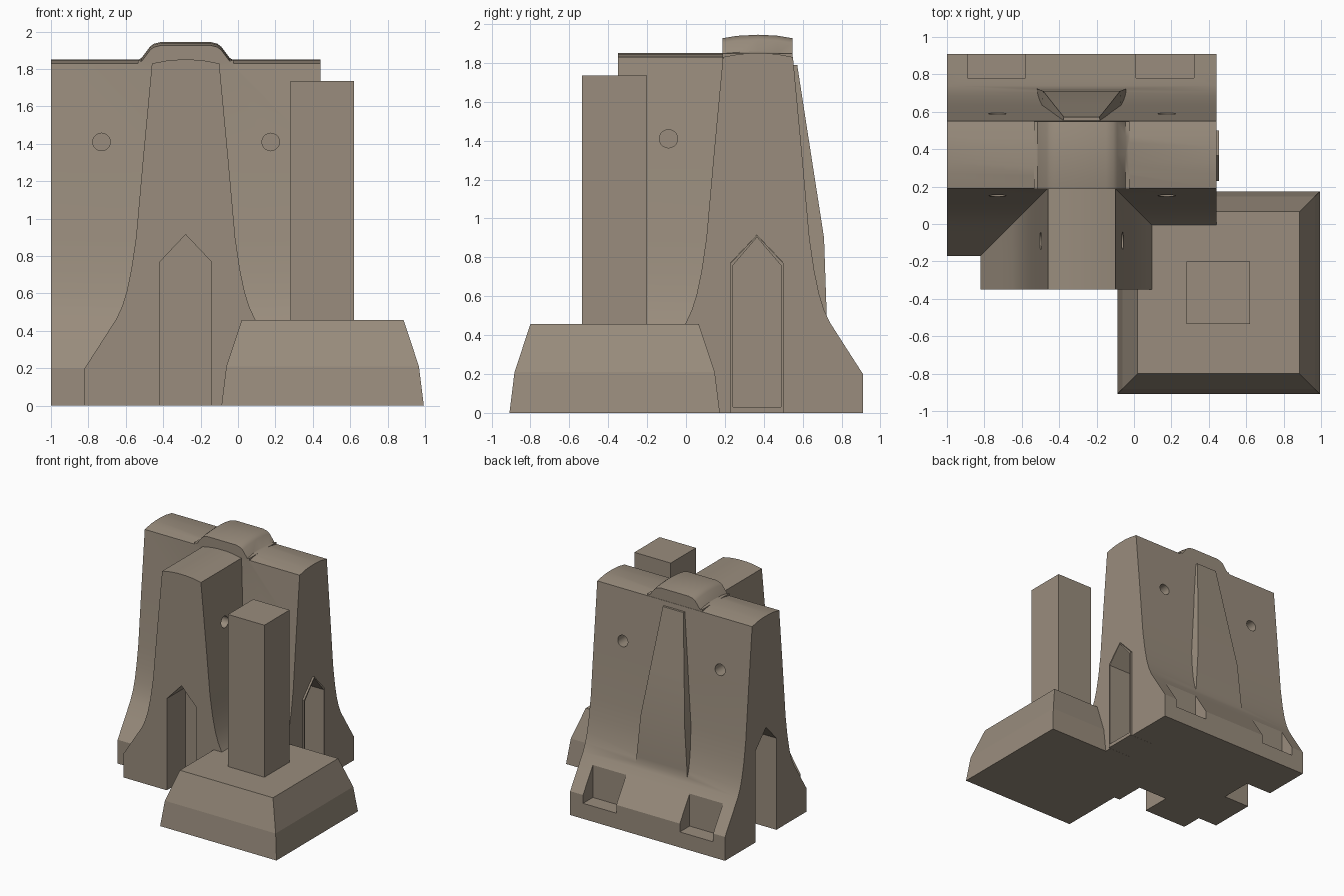
import bpy, bmesh, math
from mathutils import Vector, Matrix

if "Cube" in bpy.data.objects:
    bpy.data.objects.remove(bpy.data.objects["Cube"])

concrete = bpy.data.materials.new("warm_grey_concrete")
concrete.diffuse_color = (0.32, 0.265, 0.205, 1)
concrete.use_nodes = True
concrete.node_tree.nodes["Principled BSDF"].inputs["Base Color"].default_value = concrete.diffuse_color


def loft(name, sections):
    """Solid skinned through equal-length rings of 3D points."""
    bm = bmesh.new()
    rings = [[bm.verts.new(p) for p in s] for s in sections]
    n = len(rings[0])
    for a, b in zip(rings, rings[1:]):
        for i in range(n):
            j = (i + 1) % n
            bm.faces.new((a[i], a[j], b[j], b[i]))
    bm.faces.new(rings[0])
    bm.faces.new(rings[-1])
    bmesh.ops.recalc_face_normals(bm, faces=bm.faces)
    me = bpy.data.meshes.new(name)
    bm.to_mesh(me)
    bm.free()
    ob = bpy.data.objects.new(name, me)
    bpy.context.collection.objects.link(ob)
    me.materials.append(concrete)
    return ob


def prism(name, profile, axis, lo, hi):
    """Extrude a (side, height) profile along x or y."""
    def place(t):
        return [(t, p, q) if axis == 'x' else (p, t, q) for p, q in profile]
    return loft(name, [place(lo), place(hi)])


def box(name, x0, x1, y0, y1, z0, z1):
    return prism(name, [(x0, z0), (x1, z0), (x1, z1), (x0, z1)], 'y', y0, y1)


def combine(ob, other, op):
    mod = ob.modifiers.new(op, 'BOOLEAN')
    mod.operation, mod.solver, mod.object = op, 'EXACT', other
    bpy.context.view_layer.objects.active = ob
    bpy.ops.object.modifier_apply(modifier=mod.name)
    bpy.data.objects.remove(other)


def mirrored(half, centre):
    """Closed profile from its right half, listed bottom to top."""
    return ([(centre + w, z) for w, z in half] +
            [(centre - w, z) for w, z in reversed(half)])


def hole(centre, direction):
    """Round blind hole cutter centred on a face."""
    rot = Vector(direction).to_track_quat('Z', 'Y').to_matrix().to_4x4()
    m = Matrix.Translation(centre) @ rot
    ring = [(0.047 * math.cos(a), 0.047 * math.sin(a))
            for a in (math.tau * i / 20 for i in range(20))]
    return loft("hole_cutter", [[m @ Vector((x, y, z)) for x, y in ring]
                                for z in (-0.12, 0.12)])


CX, CY = -0.28, 0.37   # centre lines of the arm and the wall
FLARE = [(0.54, 0), (0.54, 0.2), (0.45, 0.34), (0.37, 0.465), (0.34, 0.53),
         (0.315, 0.61), (0.29, 0.73), (0.265, 0.9), (0.225, 1.35),
         (0.18, 1.83), (0.10, 1.845), (0.04, 1.85)]

# Long wall with the crossing arm
barrier = prism("barrier_wall", mirrored(FLARE, CY), 'x', -1, 0.44)
combine(barrier, prism("arm", mirrored(FLARE, CX), 'y', -0.35, CY), 'UNION')

# Raised arched crown over the junction
crown_half = [(0.255, 1.7), (0.255, 1.848), (0.235, 1.86), (0.19, 1.92),
              (0.17, 1.935), (0.13, 1.945)]
crown = loft("crown", [[(x, y, z - (d if z > 1.85 else 0))
                        for x, z in mirrored(crown_half, CX)]
                       for y, d in ((0.188, 0.018), (0.26, 0.006), (0.37, 0),
                                    (0.47, 0.005), (0.548, 0.018))])
combine(barrier, crown, 'UNION')

# Tapered rib on the back
rib = [(0.45, 0.24, 0.725), (0.55, 0.235, 0.722), (0.9, 0.205, 0.71),
       (1.35, 0.15, 0.64), (1.79, 0.095, 0.572)]
rib = loft("back_rib", [[(CX - w - 0.02, 0.45, z), (CX - w, y, z),
                         (CX + w, y, z), (CX + w + 0.02, 0.45, z)]
                        for z, w, y in rib])
combine(barrier, rib, 'UNION')

# Round lifting holes on both sides of the wall and the arm
for x in (-0.73, 0.175):
    for s in (-1, 1):
        combine(barrier, hole((x, CY + s * 0.22, 1.41), (0, 1, 0)), 'DIFFERENCE')
for s in (-1, 1):
    combine(barrier, hole((CX + s * 0.22, -0.09, 1.41), (1, 0, 0)), 'DIFFERENCE')

# Forklift notches in the back of the base
for x in (-0.89, 0.01):
    combine(barrier, box("notch", x, x + 0.31, 0.78, 1.0, 0.13, 0.6), 'DIFFERENCE')


def gable(c, w=0.137, drop=0.0, floor=-0.1):
    return [(c - w, floor), (c + w, floor), (c + w, 0.77 - drop),
            (c, 0.915 - drop), (c - w, 0.77 - drop)]


# Pointed coupling slots in the three open ends
combine(barrier, prism("slot", gable(CX), 'y', -0.5, -0.1), 'DIFFERENCE')
combine(barrier, prism("slot", gable(CY - 0.005), 'x', -1.2, -0.76), 'DIFFERENCE')
combine(barrier, prism("slot", gable(CY - 0.005), 'x', 0.24, 0.6), 'DIFFERENCE')

# Thin liner in the right-hand slot
liner = prism("slot_liner", gable(CY - 0.005, 0.136, 0.001, 0), 'x', 0.23, 0.455)
combine(liner, prism("inner", gable(CY - 0.005, 0.124, 0.012, 0.03), 'x', 0.25, 0.6),
        'DIFFERENCE')

# Separate stepped footing with a square post
FX, FY = 0.4525, -0.367
footing = loft("footing", [[(FX + sx * h, FY + sy * h, z) for sx, sy in
                            ((-1, -1), (1, -1), (1, 1), (-1, 1))]
                           for z, h in ((0, 0.541), (0.21, 0.515), (0.457, 0.433))])
post = box("post", 0.282, 0.62, -0.535, -0.2, 0.4, 1.735)
combine(footing, post, 'UNION')

# Smooth the curved concrete, keep the cut edges crisp
bpy.ops.object.select_all(action='DESELECT')
barrier.select_set(True)
bpy.context.view_layer.objects.active = barrier
bpy.ops.object.shade_smooth_by_angle(angle=math.radians(28))
